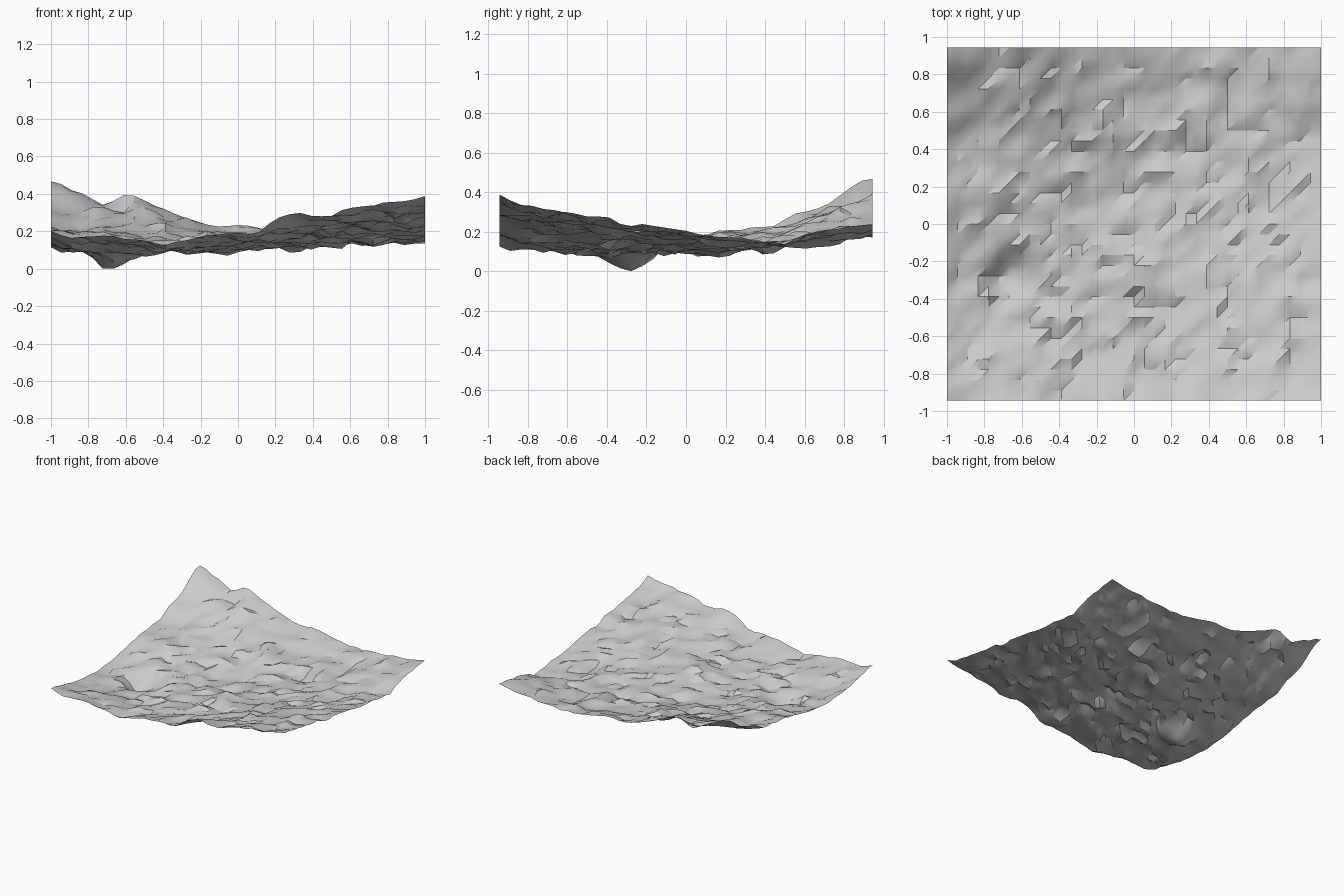
import bpy, bmesh, math, random
from mathutils import Vector, noise

cube = bpy.data.objects.get("Cube")
if cube:
    bpy.data.objects.remove(cube)

random.seed(4)
COLS, ROWS = 36, 34
CELL = 2 / COLS
HALF_X, HALF_Y = 1.0, ROWS * CELL / 2

# Height profiles of the four borders, as (position, height)
FRONT = [(-1, .21), (-.9, .17), (-.7, .18), (-.5, .15), (-.4, .13), (-.2, .17), (.1, .19),
         (.2, .26), (.35, .30), (.5, .28), (.6, .33), (.8, .35), (1, .38)]
BACK = [(-1, .46), (-.9, .41), (-.8, .39), (-.7, .34), (-.62, .40), (-.5, .36),
        (-.3, .28), (-.1, .22), (.05, .23), (.3, .18), (.6, .18), (1, .24)]
LEFT = [(-.945, .21), (-.6, .13), (-.3, .12), (0, .16), (.3, .21), (.45, .23),
        (.55, .29), (.7, .33), (.8, .40), (.945, .46)]
RIGHT = [(-.945, .38), (-.8, .33), (-.6, .29), (-.4, .27), (-.3, .22), (-.2, .24), (0, .20),
         (.2, .17), (.5, .14), (.6, .18), (.8, .22), (.945, .24)]

# Local bumps and hollows: x, y, spread, height
FEATURES = [(-.7, -.45, .2, -.02), (-.85, .13, .1, .04), (-.13, .48, .08, .03),
            (-.2, .15, .12, -.03), (.05, -.25, .09, .03), (.85, .65, .09, .02),
            (-.5, .75, .09, .02), (-.94, .89, .05, .03), (-.8, -.2, .08, .02)]
PIT = Vector((-.64, -.3))


def along(profile, t):
    for (a, za), (b, zb) in zip(profile, profile[1:]):
        if t <= b:
            return za + (zb - za) * max(0, t - a) / (b - a)
    return profile[-1][1]


def softened(profile, t, distance):
    # Border detail melts away with distance from that border
    w = max(0, min(.3, distance, t - profile[0][0], profile[-1][0] - t))
    return sum(along(profile, t + w * k / 4) for k in range(-4, 5)) / 9


def mix(a, b, t):
    return a + (b - a) * t


def height(x, y):
    # Surface blended between the borders
    u, v = (x + HALF_X) / 2, (y + HALF_Y) / (2 * HALF_Y)
    z = mix(softened(FRONT, x, HALF_Y + y), softened(BACK, x, HALF_Y - y), v)
    z += mix(softened(LEFT, y, HALF_X + x), softened(RIGHT, y, HALF_X - x), u)
    z -= mix(mix(.21, .38, u), mix(.46, .24, u), v)
    z += .04 * (1 - x * x) * (1 - (y / HALF_Y) ** 2)
    for fx, fy, spread, h in FEATURES:
        z += h * math.exp(-((x - fx) ** 2 + (y - fy) ** 2) / (2 * spread ** 2))
    # Rocky roughness, weaker at the borders
    inside = min(1, 5 * min(HALF_X - abs(x), HALF_Y - abs(y)) + .4)
    rough = .02 * noise.noise(Vector((x * 5, y * 5, 3)))
    rough += .03 * noise.noise(Vector((x * 9, y * 9, 7)))
    return z + inside * (rough + random.uniform(-.013, .013))


# Terrain sheet of triangles
bm = bmesh.new()
grid = []
for j in range(ROWS + 1):
    y = j * CELL - HALF_Y
    grid.append([bm.verts.new((i * CELL - 1, y, height(i * CELL - 1, y)))
                 for i in range(COLS + 1)])
for j in range(ROWS):
    for i in range(COLS):
        a, b = grid[j][i], grid[j][i + 1]
        c, d = grid[j + 1][i + 1], grid[j + 1][i]
        bm.faces.new((a, b, c))
        bm.faces.new((a, c, d))

# Deep pit that touches the ground
bottom = min(bm.verts, key=lambda v: (v.co.xy - PIT).length)
centre, depth = bottom.co.xy, bottom.co.z
for v in bm.verts:
    r = (v.co.xy - centre).length
    v.co.z = max(0, v.co.z - depth * math.exp(-(r / .1) ** 2))

mesh = bpy.data.meshes.new("terrain")
bm.to_mesh(mesh)
bm.free()
terrain = bpy.data.objects.new("terrain", mesh)
bpy.context.collection.objects.link(terrain)

# Plain grey stone
stone = bpy.data.materials.new("light grey stone")
stone.use_nodes = True
grey = (.6, .6, .6, 1)
stone.diffuse_color = grey
stone.node_tree.nodes["Principled BSDF"].inputs["Base Color"].default_value = grey
mesh.materials.append(stone)

bpy.ops.object.select_all(action="DESELECT")
terrain.select_set(True)
bpy.context.view_layer.objects.active = terrain
bpy.ops.object.shade_smooth_by_angle(angle=math.radians(30))
